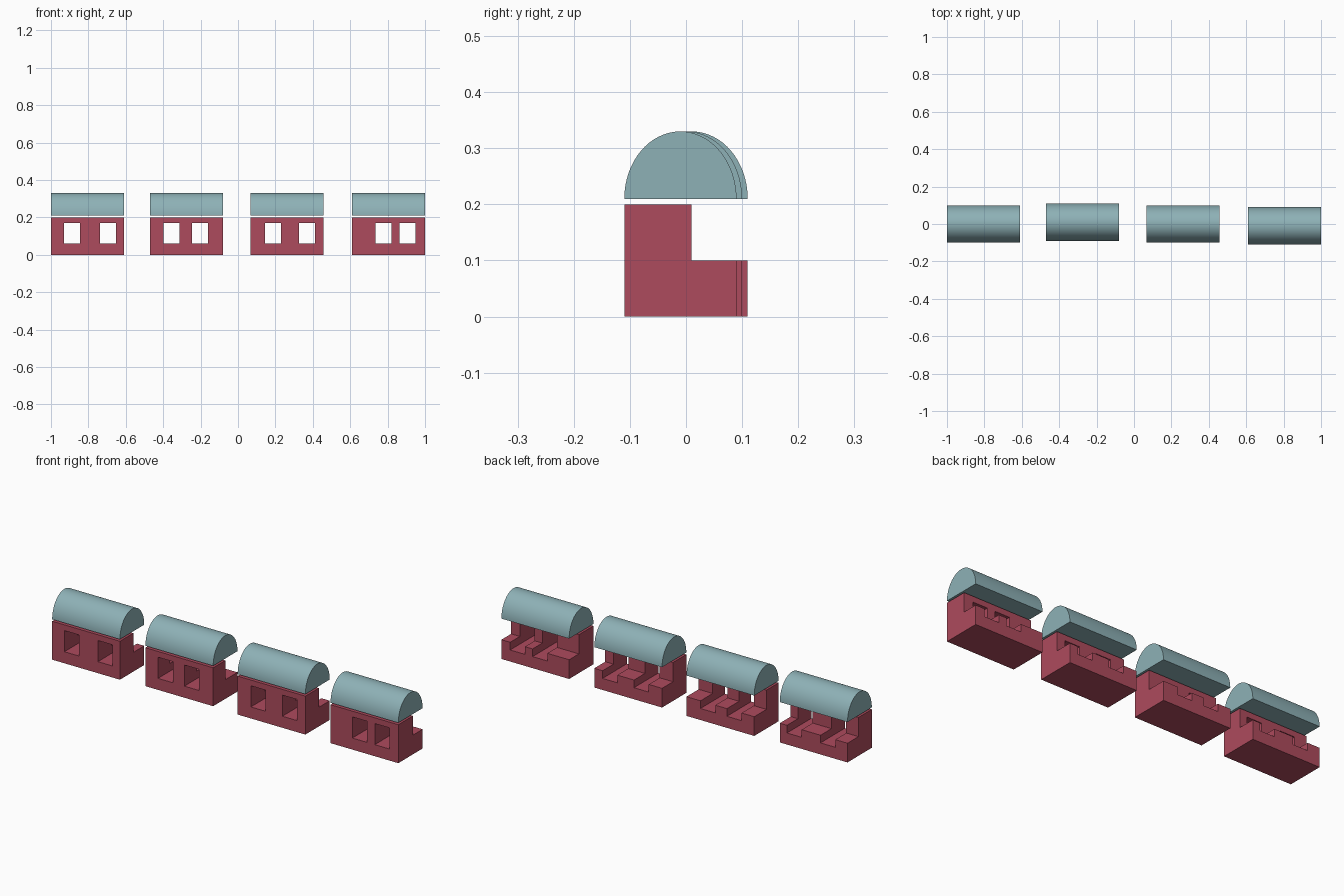
import bpy, bmesh, math

if "Cube" in bpy.data.objects:
    bpy.data.objects.remove(bpy.data.objects["Cube"])

def material(name, color):
    m = bpy.data.materials.new(name)
    m.diffuse_color = (*color, 1)
    m.use_nodes = True
    m.node_tree.nodes["Principled BSDF"].inputs["Base Color"].default_value = m.diffuse_color
    return m

RED = material("red_wall", (0.42, 0.07, 0.11))
TEAL = material("teal_roof", (0.27, 0.44, 0.47))

def prism(name, profile, x0, x1, mat=None):
    """Extrude a closed (y, z) profile from x0 to x1."""
    bm = bmesh.new()
    face = bm.faces.new([bm.verts.new((x0, y, z)) for y, z in profile])
    ext = bmesh.ops.extrude_face_region(bm, geom=[face])
    moved = [v for v in ext["geom"] if isinstance(v, bmesh.types.BMVert)]
    bmesh.ops.translate(bm, verts=moved, vec=(x1 - x0, 0, 0))
    bmesh.ops.recalc_face_normals(bm, faces=bm.faces)
    mesh = bpy.data.meshes.new(name)
    bm.to_mesh(mesh)
    bm.free()
    ob = bpy.data.objects.new(name, mesh)
    bpy.context.collection.objects.link(ob)
    if mat:
        mesh.materials.append(mat)
    return ob

def activate(ob):
    bpy.ops.object.select_all(action='DESELECT')
    ob.select_set(True)
    bpy.context.view_layer.objects.active = ob

def cut(ob, cutter):
    mod = ob.modifiers.new("window_cut", 'BOOLEAN')
    mod.operation = 'DIFFERENCE'
    mod.solver = 'EXACT'
    mod.object = cutter
    activate(ob)
    bpy.ops.object.modifier_apply(modifier=mod.name)
    bpy.data.objects.remove(cutter)

L, D, STEP_Y, WIN = 0.39, 0.1, 0.01, 0.0425
# left end x, y offset, window centres
units = [(-1.0, 0.0, (-0.887, -0.694)),
         (-0.47, 0.01, (-0.355, -0.203)),
         (0.068, 0.0, (0.187, 0.368)),
         (0.61, -0.01, (0.778, 0.907))]

for i, (x, y, windows) in enumerate(units, 1):
    # stepped body: tall front wall, low rear ledge
    body = prism(f"body_{i}", [(y - D, 0), (y + D, 0), (y + D, 0.1),
                               (STEP_Y, 0.1), (STEP_Y, 0.2), (y - D, 0.2)],
                 x, x + L, RED)
    # windows run through the wall and groove the ledge
    for wx in windows:
        box = prism("window_cutter", [(-0.2, 0.06), (0.2, 0.06), (0.2, 0.17), (-0.2, 0.17)],
                    wx - WIN, wx + WIN)
        box.hide_render = True
        cut(body, box)
    # half-barrel roof, floating just above the wall
    n = 32
    arc = [(y + D * math.cos(math.pi * k / n), 0.21 + 0.12 * math.sin(math.pi * k / n))
           for k in range(n + 1)]
    roof = prism(f"roof_{i}", arc, x, x + L, TEAL)
    activate(roof)
    bpy.ops.object.shade_smooth_by_angle(angle=math.radians(30))
